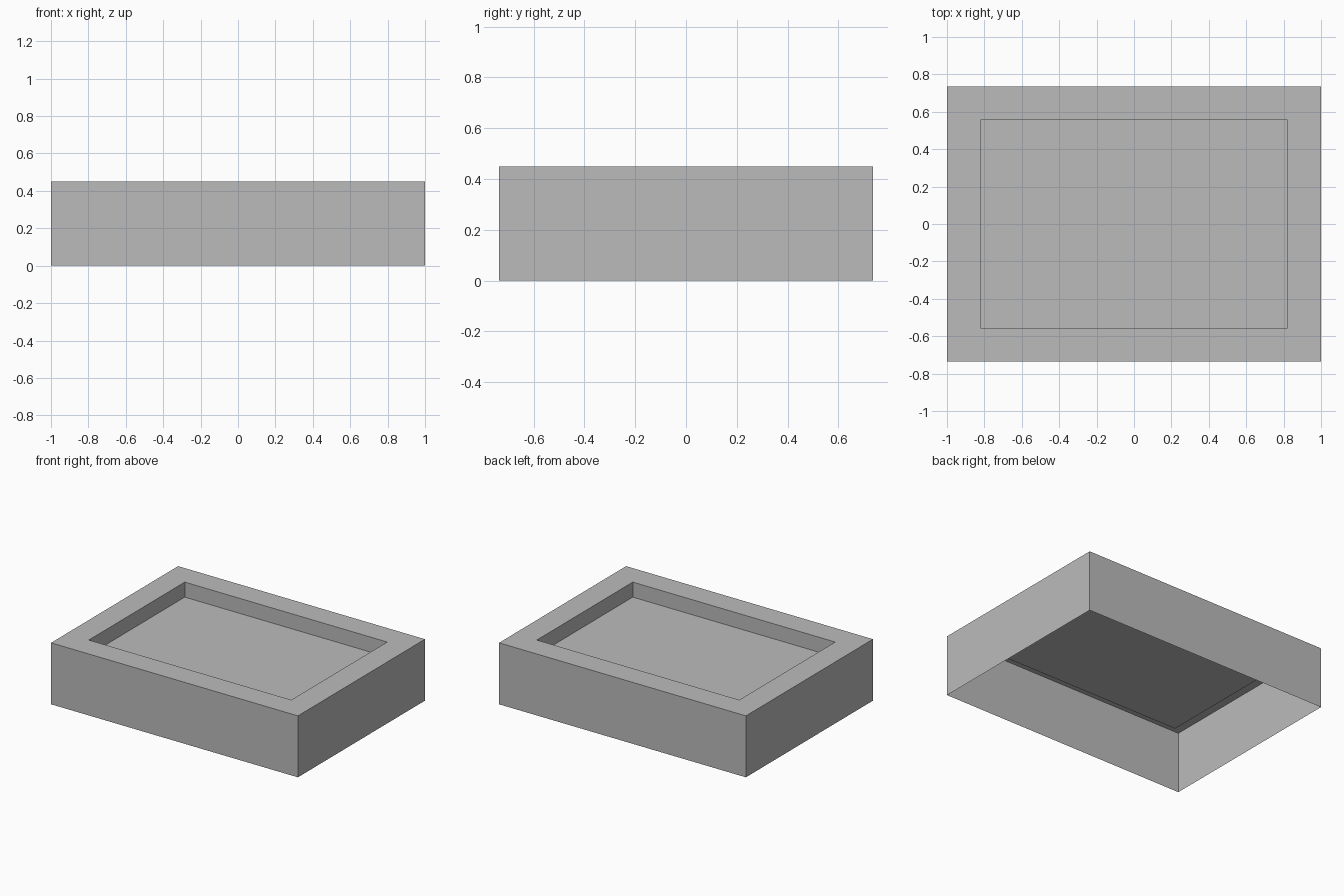
import bpy
import bmesh
from mathutils import Matrix, Vector

WIDTH, DEPTH, HEIGHT = 2.0, 1.47, 0.45
RIM = 0.18
RECESS = 0.11

default = bpy.data.objects.get("Cube")
if default:
    bpy.data.objects.remove(default, do_unlink=True)

# Plain grey material
grey = bpy.data.materials.new("mid_grey")
grey.use_nodes = True
colour = (0.5, 0.5, 0.5, 1.0)
grey.diffuse_color = colour
grey.node_tree.nodes["Principled BSDF"].inputs["Base Color"].default_value = colour

# Thin outer walls, open underneath
bm = bmesh.new()
size = Matrix.Diagonal((WIDTH, DEPTH, HEIGHT, 1))
bmesh.ops.create_cube(bm, size=1, matrix=Matrix.Translation((0, 0, HEIGHT / 2)) @ size)
bm.normal_update()
bottom = min(bm.faces, key=lambda f: f.calc_center_median().z)
bmesh.ops.delete(bm, geom=[bottom], context='FACES_ONLY')

# Flat rim around the top
top = max(bm.faces, key=lambda f: f.calc_center_median().z)
bmesh.ops.inset_individual(bm, faces=[top], thickness=RIM, use_even_offset=True)

# Recessed tray with upright sides
floor = bmesh.ops.extrude_discrete_faces(bm, faces=[top])["faces"][0]
bmesh.ops.translate(bm, verts=floor.verts, vec=Vector((0, 0, -RECESS)))
bm.normal_update()

mesh = bpy.data.meshes.new("recessed_tray")
bm.to_mesh(mesh)
bm.free()
mesh.materials.append(grey)
tray = bpy.data.objects.new("recessed_tray", mesh)
bpy.context.collection.objects.link(tray)
